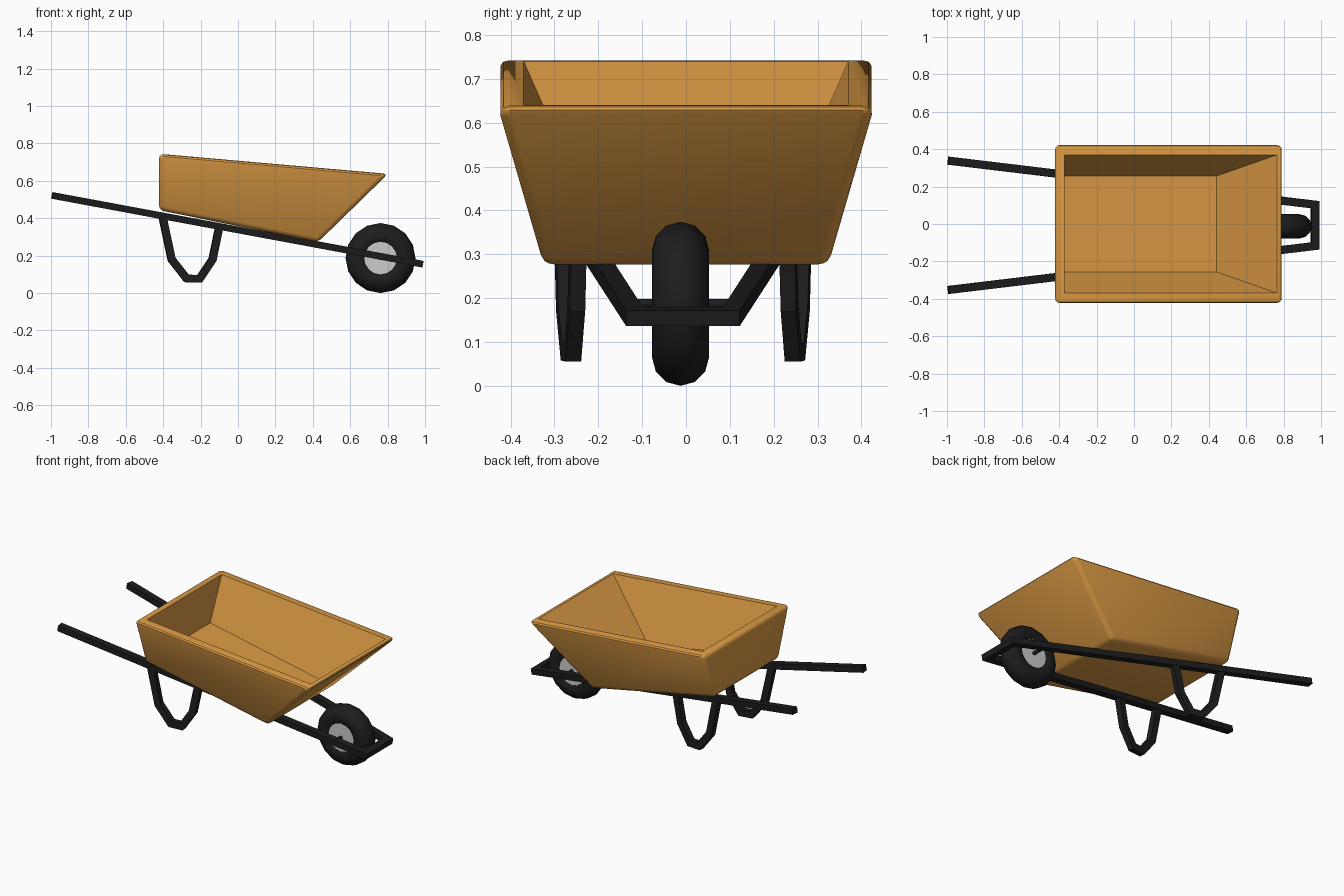
import bpy, bmesh, math
from mathutils import Vector

if "Cube" in bpy.data.objects:
    bpy.data.objects.remove(bpy.data.objects["Cube"])


def material(name, rgb):
    m = bpy.data.materials.new(name)
    m.diffuse_color = (*rgb, 1)
    m.use_nodes = True
    m.node_tree.nodes["Principled BSDF"].inputs["Base Color"].default_value = m.diffuse_color
    return m


ORANGE = material("orange", (0.72, 0.33, 0.06))
BLACK = material("black", (0.012, 0.012, 0.012))
CY = -0.007  # frame centre line


def make(name, verts, faces, mat):
    me = bpy.data.meshes.new(name)
    me.from_pydata(verts, [], faces)
    bm = bmesh.new()
    bm.from_mesh(me)
    bmesh.ops.recalc_face_normals(bm, faces=bm.faces)
    bm.to_mesh(me)
    bm.free()
    ob = bpy.data.objects.new(name, me)
    bpy.context.collection.objects.link(ob)
    me.materials.append(mat)
    return ob


def smooth(ob, angle):
    bpy.ops.object.select_all(action='DESELECT')
    ob.select_set(True)
    bpy.context.view_layer.objects.active = ob
    bpy.ops.object.shade_smooth_by_angle(angle=math.radians(angle))


def sweep(name, pts, up, w, h, mat):
    """Mitred rectangular bar along a planar path; h is measured along up."""
    pts = [Vector(p) for p in pts]
    up = Vector(up).normalized()
    verts, faces = [], []
    for i, p in enumerate(pts):
        a = (p - pts[i - 1]).normalized() if i else None
        b = (pts[i + 1] - p).normalized() if i < len(pts) - 1 else None
        a, b = a or b, b or a
        t = (a + b).normalized()
        side = t.cross(up).normalized() * (w / 2 / t.dot(a))
        verts += [p + side * s + up * h / 2 * u for s, u in ((1, 1), (-1, 1), (-1, -1), (1, -1))]
        if i:
            k = i * 4
            faces += [(k - 4 + j, k - 4 + (j + 1) % 4, k + (j + 1) % 4, k + j) for j in range(4)]
    n = len(verts)
    faces += [(3, 2, 1, 0), (n - 4, n - 3, n - 2, n - 1)]
    return make(name, verts, faces, mat)


# Tray: outer shell and inner well, outer edges rounded
def ring(x0, z0, x1, z1, y):
    return [(x0, -y, z0), (x1, -y, z1), (x1, y, z1), (x0, y, z0)]


verts = (ring(-0.422, 0.443, 0.428, 0.272, 0.325) + ring(-0.422, 0.744, 0.802, 0.637, 0.43)
         + ring(-0.372, 0.74, 0.765, 0.64, 0.37) + ring(-0.372, 0.48, 0.44, 0.318, 0.256))
faces = [(3, 2, 1, 0), (12, 13, 14, 15)]
for k in (0, 4, 8):
    faces += [(k + j, k + (j + 1) % 4, k + 4 + (j + 1) % 4, k + 4 + j) for j in range(4)]
tray = make("tray", verts, faces, ORANGE)
bm = bmesh.new()
bm.from_mesh(tray.data)
outer = [e for e in bm.edges if all(v.index < 8 for v in e.verts)]
bmesh.ops.bevel(bm, geom=outer, offset=0.025, segments=3, profile=0.5, affect='EDGES')
bm.to_mesh(tray.data)
bm.free()
smooth(tray, 35)


# Frame: two handles joined by a crossbar ahead of the wheel
def rail(x, s):
    return (x, CY + s * (0.346 - 0.12 * (x + 0.995)), 0.522 - 0.1855 * (x + 0.995))


sweep("handle_frame", [rail(-0.993, 1), rail(0.968, 1), rail(0.968, -1), rail(-0.993, -1)],
      (0.1855, 0, 1), 0.043, 0.036, BLACK)

# Legs: a bent U under each handle
LEG = [(-0.405, 0.415), (-0.355, 0.18), (-0.275, 0.078), (-0.205, 0.076), (-0.136, 0.18), (-0.1, 0.355)]
for s, label in ((1, "left_leg"), (-1, "right_leg")):
    sweep(label, [(x, rail(x, s)[1], z) for x, z in LEG], (0.12 * s, 1, 0), 0.041, 0.036, BLACK)

# Wheel: tyre, hub and axle
WHEEL = Vector((0.762, -0.0125, 0.187))


def cylinder(name, r, length, sides, y):
    bpy.ops.mesh.primitive_cylinder_add(vertices=sides, radius=r, depth=length,
                                        location=(WHEEL.x, y, WHEEL.z), rotation=(math.pi / 2, 0, 0))
    ob = bpy.context.object
    ob.name = name
    smooth(ob, 40)
    return ob


bpy.ops.mesh.primitive_torus_add(major_segments=16, minor_segments=12, major_radius=0.122,
                                 minor_radius=0.065, location=WHEEL, rotation=(math.pi / 2, 0, 0))
tyre = bpy.context.object
tyre.name = "tyre"
tyre.data.materials.append(BLACK)
smooth(tyre, 60)
cylinder("hub", 0.1, 0.108, 16, WHEEL.y)
axle = cylinder("axle", 0.011, 0.26, 12, CY)
axle.data.materials.append(BLACK)
